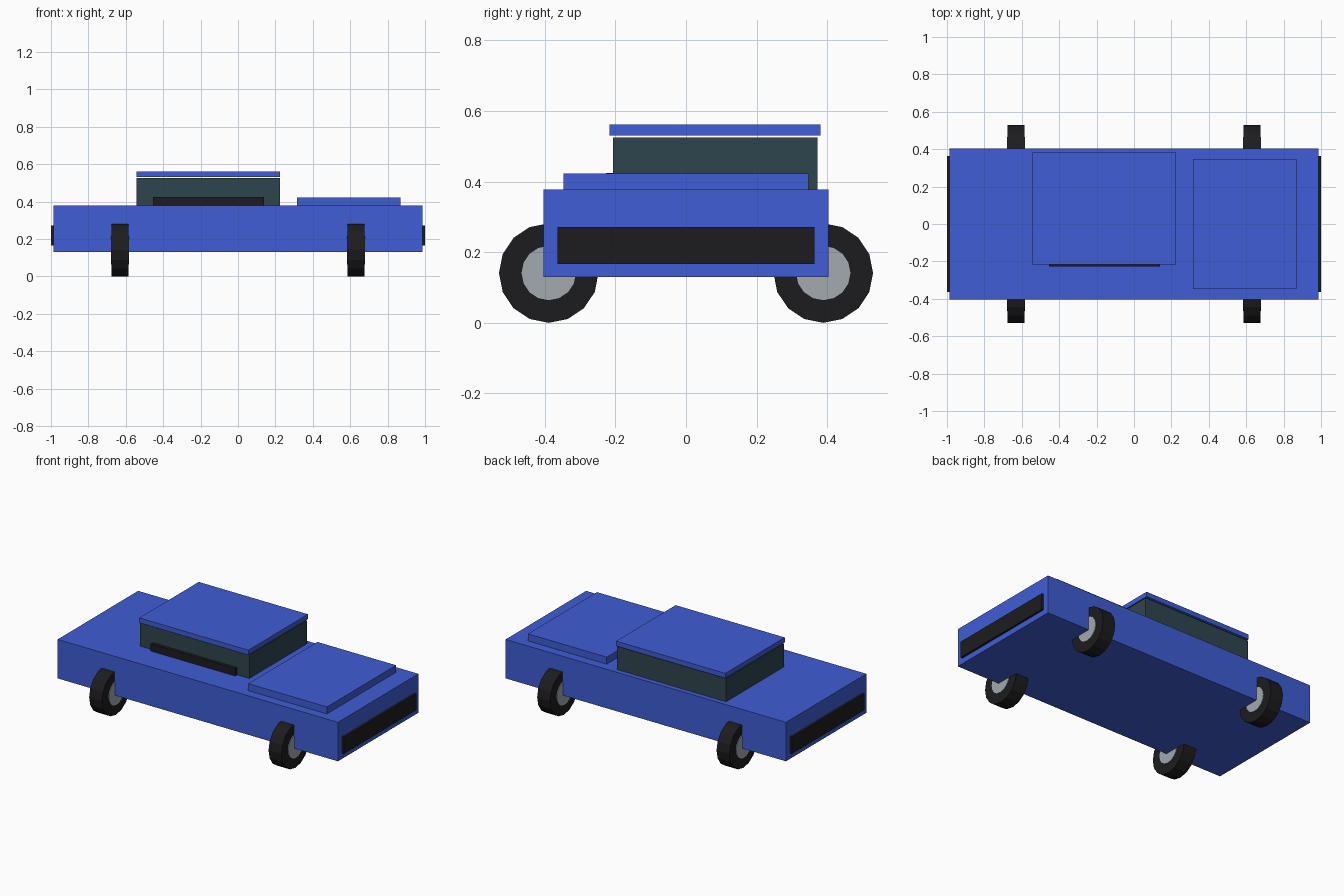
import bpy
from math import pi

if "Cube" in bpy.data.objects:
    bpy.data.objects.remove(bpy.data.objects["Cube"])


def material(name, color):
    m = bpy.data.materials.new(name)
    m.diffuse_color = (*color, 1)
    m.use_nodes = True
    m.node_tree.nodes["Principled BSDF"].inputs["Base Color"].default_value = m.diffuse_color
    return m


BLUE = material("blue_paint", (0.05, 0.11, 0.66))
GLASS = material("dark_glass", (0.028, 0.06, 0.075))
BLACK = material("black_rubber", (0.012, 0.012, 0.014))
METAL = material("light_metal", (0.36, 0.4, 0.42))


def box(name, x, y, z, mat):
    """Box spanning the given (min, max) ranges."""
    bpy.ops.mesh.primitive_cube_add(size=1, location=[(a + b) / 2 for a, b in (x, y, z)])
    o = bpy.context.object
    o.name = name
    o.scale = [b - a for a, b in (x, y, z)]
    bpy.ops.object.transform_apply(location=False, rotation=False, scale=True)
    o.data.materials.append(mat)


def disc(name, loc, radius, width, mat):
    """Low-poly cylinder with its axle along x."""
    bpy.ops.mesh.primitive_cylinder_add(vertices=16, radius=radius, depth=width,
                                        location=loc, rotation=(0, pi / 2, 0))
    o = bpy.context.object
    o.name = name
    o.data.materials.append(mat)


# Body and hood panel
box("body", (-0.986, 0.986), (-0.404, 0.404), (0.13, 0.378), BLUE)
box("hood", (0.315, 0.869), (-0.347, 0.347), (0.37, 0.423), BLUE)

# Cabin, roof panel and side trim
box("cabin", (-0.543, 0.225), (-0.207, 0.373), (0.37, 0.525), GLASS)
box("roof", (-0.543, 0.225), (-0.217, 0.381), (0.531, 0.562), BLUE)
box("side_trim", (-0.455, 0.138), (-0.227, -0.2), (0.37, 0.425), BLACK)

# Bumpers
for side, x in (("left", (-1, -0.97)), ("right", (0.97, 1))):
    box(side + "_bumper", x, (-0.364, 0.364), (0.166, 0.271), BLACK)

# Wheels with hubs
for sx, xn in ((-1, "left"), (1, "right")):
    for sy, yn in ((-1, "front"), (1, "back")):
        loc = (sx * 0.631, sy * 0.389, 0.141)
        disc(f"{yn}_{xn}_tire", loc, 0.141, 0.09, BLACK)
        disc(f"{yn}_{xn}_hub", loc, 0.077, 0.098, METAL)
